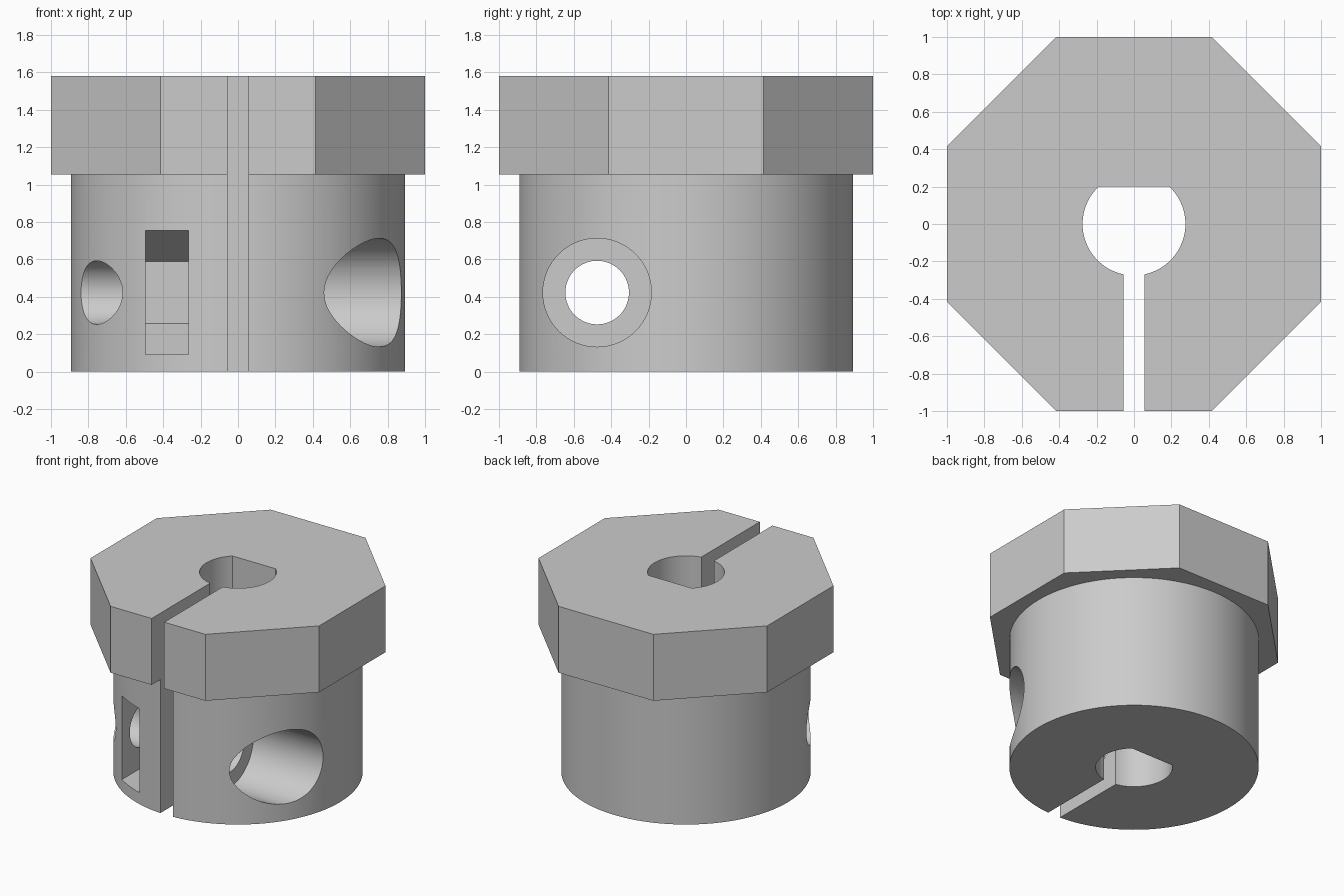
import bpy, bmesh, math

cube = bpy.data.objects.get("Cube")
if cube:
    bpy.data.objects.remove(cube, do_unlink=True)

grey = bpy.data.materials.new("grey plastic")
grey.use_nodes = True
colour = (0.6, 0.6, 0.6, 1)
grey.diffuse_color = colour
grey.node_tree.nodes["Principled BSDF"].inputs["Base Color"].default_value = colour


def ring(radius, sides, cu=0.0, cv=0.0, turn=0.0):
    """Outline of a regular polygon."""
    return [(cu + radius * math.cos(turn + math.tau * i / sides),
             cv + radius * math.sin(turn + math.tau * i / sides)) for i in range(sides)]


def prism(name, outline, low, high, axis="z"):
    """Extrude an outline along z (outline in x, y) or along x (outline in y, z)."""
    bm = bmesh.new()
    place = (lambda u, v, h: (u, v, h)) if axis == "z" else (lambda u, v, h: (h, u, v))
    face = bm.faces.new([bm.verts.new(place(u, v, low)) for u, v in outline])
    moved = bmesh.ops.extrude_face_region(bm, geom=[face])["geom"]
    bmesh.ops.translate(bm, vec=place(0, 0, high - low),
                        verts=[g for g in moved if isinstance(g, bmesh.types.BMVert)])
    bmesh.ops.recalc_face_normals(bm, faces=bm.faces)
    mesh = bpy.data.meshes.new(name)
    bm.to_mesh(mesh)
    bm.free()
    mesh.materials.append(grey)
    obj = bpy.data.objects.new(name, mesh)
    bpy.context.collection.objects.link(obj)
    return obj


def combine(target, tool, operation):
    """Apply a boolean and discard the tool."""
    mod = target.modifiers.new(tool.name, "BOOLEAN")
    mod.operation, mod.solver, mod.object = operation, "EXACT", tool
    bpy.ops.object.select_all(action="DESELECT")
    target.select_set(True)
    bpy.context.view_layer.objects.active = target
    bpy.ops.object.modifier_apply(modifier=mod.name)
    bpy.data.objects.remove(tool, do_unlink=True)


HEIGHT, COLLAR_BASE = 1.58, 1.055
BOLT_Y, BOLT_Z = -0.475, 0.423

# Round body with an octagonal collar on top
hub = prism("clamp_hub", ring(0.893, 128), 0, COLLAR_BASE + 0.2)
collar = prism("collar", ring(1 / math.cos(math.pi / 8), 8, turn=math.pi / 8), COLLAR_BASE, HEIGHT)
combine(hub, collar, "UNION")

# D-shaped shaft bore, flat towards the back
flat = math.asin(0.2 / 0.275)
sweep = math.pi + 2 * flat
bore = [(0.275 * math.cos(math.pi - flat + sweep * i / 64),
         0.275 * math.sin(math.pi - flat + sweep * i / 64)) for i in range(65)]
combine(hub, prism("shaft_bore", bore, -0.1, HEIGHT + 0.1), "DIFFERENCE")

# Clamping slot from the bore to the front
slot = [(-0.055, -1.2), (0.055, -1.2), (0.055, 0), (-0.055, 0)]
combine(hub, prism("clamp_slot", slot, -0.1, HEIGHT + 0.1), "DIFFERENCE")

# Cross bolt hole and counterbore for the bolt head
combine(hub, prism("bolt_hole", ring(0.17, 64, BOLT_Y, BOLT_Z), -1.2, 1.2, "x"), "DIFFERENCE")
combine(hub, prism("bolt_head_hole", ring(0.29, 64, BOLT_Y, BOLT_Z), 0.265, 1.2, "x"), "DIFFERENCE")

# Nut pocket: half a hexagon at the back, open to the front
r = 0.332
pocket = [(-1.2, BOLT_Z - r), (BOLT_Y, BOLT_Z - r),
          (BOLT_Y + r * 0.866, BOLT_Z - r / 2), (BOLT_Y + r * 0.866, BOLT_Z + r / 2),
          (BOLT_Y, BOLT_Z + r), (-1.2, BOLT_Z + r)]
combine(hub, prism("nut_pocket", pocket, -0.495, -0.265, "x"), "DIFFERENCE")

# Smooth round walls, crisp edges
hub.select_set(True)
bpy.context.view_layer.objects.active = hub
bpy.ops.object.shade_smooth_by_angle(angle=math.radians(25))
